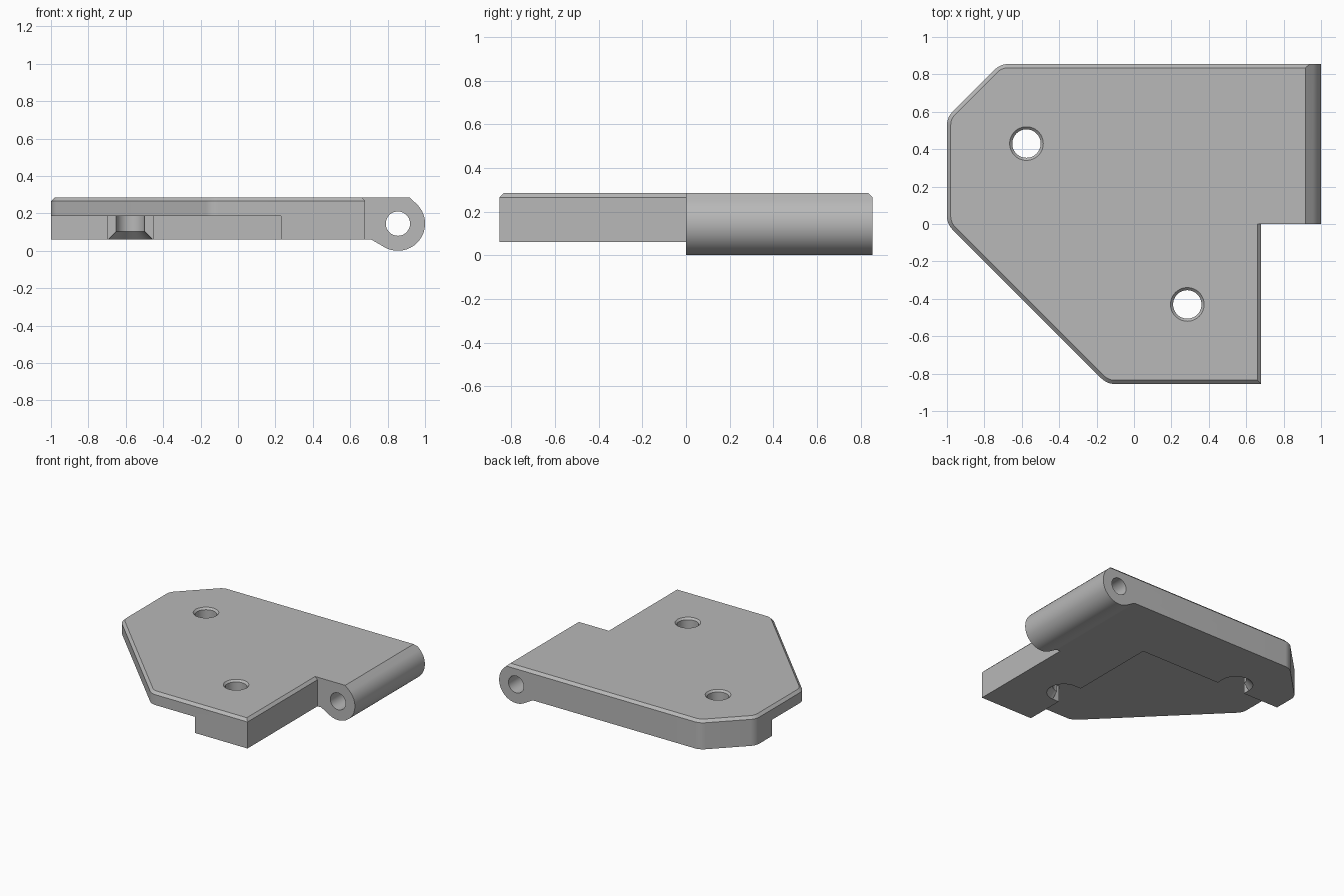
import bpy, bmesh, math
from mathutils import Vector

cube = bpy.data.objects.get("Cube")
if cube:
    bpy.data.objects.remove(cube, do_unlink=True)

TOP, UNDER, BASE = 0.285, 0.185, 0.06
HALF = 0.855          # half depth in y
EDGE = 0.68           # right side of the wide wing
CHAMFER = 0.02
PIN_X, PIN_Z, PIN_R = 0.855, 0.145, 0.145
HOLES = [(-0.575, 0.43), (0.285, -0.43)]

grey = bpy.data.materials.new("satin_grey")
grey.use_nodes = True
colour = (0.48, 0.48, 0.48, 1)
grey.diffuse_color = colour
grey.node_tree.nodes["Principled BSDF"].inputs["Base Color"].default_value = colour


def loft(name, rings):
    """Closed solid through rings of equal point count."""
    bm = bmesh.new()
    loops = [[bm.verts.new(p) for p in ring] for ring in rings]
    bm.faces.new(loops[0][::-1])
    bm.faces.new(loops[-1])
    for low, high in zip(loops, loops[1:]):
        for i in range(len(low)):
            j = (i + 1) % len(low)
            bm.faces.new((low[i], low[j], high[j], high[i]))
    bmesh.ops.recalc_face_normals(bm, faces=bm.faces)
    mesh = bpy.data.meshes.new(name)
    bm.to_mesh(mesh)
    bm.free()
    mesh.materials.append(grey)
    obj = bpy.data.objects.new(name, mesh)
    bpy.context.collection.objects.link(obj)
    return obj


def arc(cx, cy, r, start, end, steps):
    return [(cx + r * math.cos(a), cy + r * math.sin(a))
            for a in (math.radians(start + (end - start) * i / steps) for i in range(steps + 1))]


def rounded(prev, corner, nxt, radius=0.1, steps=6):
    """Arc tangent to both sides of a corner that turns by 45 degrees."""
    p, c, n = Vector(prev), Vector(corner), Vector(nxt)
    d_in, d_out = (c - p).normalized(), (n - c).normalized()
    start = c - d_in * radius * math.tan(math.pi / 8)
    centre = start + Vector((-d_in.y, d_in.x)) * radius
    a0 = math.degrees(math.atan2(*(start - centre).yx))
    return arc(centre.x, centre.y, radius, a0, a0 + 45, steps)


def inset(points, distance):
    """Mitred inward offset, keeping the hinge end face where it is."""
    pts = [Vector(p) for p in points]
    result = []
    for i, p in enumerate(pts):
        d1, d2 = (p - pts[i - 1]).normalized(), (pts[(i + 1) % len(pts)] - p).normalized()
        n1, n2 = Vector((-d1.y, d1.x)), Vector((-d2.y, d2.x))
        keep = lambda d: abs(d.y) < 1e-4 and abs(p.y) < 1e-4 and p.x > 0
        k1, k2 = (0 if keep(d) else distance for d in (d1, d2))
        det = n1.x * n2.y - n1.y * n2.x
        result.append(p + Vector((k1 * n2.y - k2 * n1.y, k2 * n1.x - k1 * n2.x)) / det)
    return result


def boolean(body, tool, operation):
    mod = body.modifiers.new(operation, 'BOOLEAN')
    mod.operation, mod.solver, mod.object = operation, 'EXACT', tool
    bpy.context.view_layer.objects.active = body
    bpy.ops.object.modifier_apply(modifier=mod.name)
    bpy.data.objects.remove(tool, do_unlink=True)


def at_z(points, z):
    return [(p[0], p[1], z) for p in points]


def at_y(points, y):
    return [(p[0], y, p[1]) for p in points]


# Plan outline, counterclockwise, with softened diagonal corners
far = 1.2
corners = [(EDGE, HALF), (-0.715, HALF), (-1, 0.57), (-1, 0), (-0.145, -HALF), (EDGE, -HALF)]
plan = [(EDGE, -HALF), (EDGE, 0), (far, 0), (far, HALF)]
for i in range(1, 5):
    plan += rounded(corners[i - 1], corners[i], corners[i + 1])
body = loft("hinge_leaf", [at_z(plan, -0.1), at_z(plan, TOP - CHAMFER),
                           at_z(inset(plan, CHAMFER), TOP)])

# Side profile: flat leaf running into the round knuckle
profile = [(-far, BASE), (0.712, BASE)] + arc(PIN_X, PIN_Z, PIN_R, 240, 405, 40)
profile += [(0.917, TOP), (0.917, 0.4), (-far, 0.4)]
# Blend straight from the knuckle's tangent to the top face
profile[-2:] = [(-far, TOP)]
boolean(body, loft("profile_tool", [at_y(profile, -1), at_y(profile, 1)]), 'INTERSECT')

# Pocket beneath the leaf, with a notch beside each screw hole
(ax, ay), (bx, by) = HOLES
wall_x, wall_y, half_notch = 0.23, 0.375, 0.12
pocket = [(-2, -2), (wall_x, -2), (wall_x, by - half_notch), (bx, by - half_notch),
          (bx, by + half_notch), (wall_x, by + half_notch), (wall_x, wall_y),
          (ax + half_notch, wall_y), (ax + half_notch, ay), (ax - half_notch, ay),
          (ax - half_notch, wall_y), (-2, wall_y)]
boolean(body, loft("pocket_tool", [at_z(pocket, -1), at_z(pocket, UNDER)]), 'DIFFERENCE')

# Screw holes: countersunk below, lightly chamfered on top
for x, y in HOLES:
    steps = [(0.16, 0.02), (0.076, 0.104), (0.076, 0.271), (0.1, 0.295)]
    rings = [at_z(arc(x, y, r, 0, 352.5, 47), z) for r, z in steps]
    boolean(body, loft("screw_tool", rings), 'DIFFERENCE')

# Pin bore through the knuckle
bore = arc(PIN_X, PIN_Z, 0.065, 0, 352.5, 47)
boolean(body, loft("bore_tool", [at_y(bore, -1), at_y(bore, 1)]), 'DIFFERENCE')

# Smooth round walls, crisp edges
bpy.ops.object.select_all(action='DESELECT')
body.select_set(True)
bpy.context.view_layer.objects.active = body
bpy.ops.object.shade_smooth_by_angle(angle=math.radians(25))
